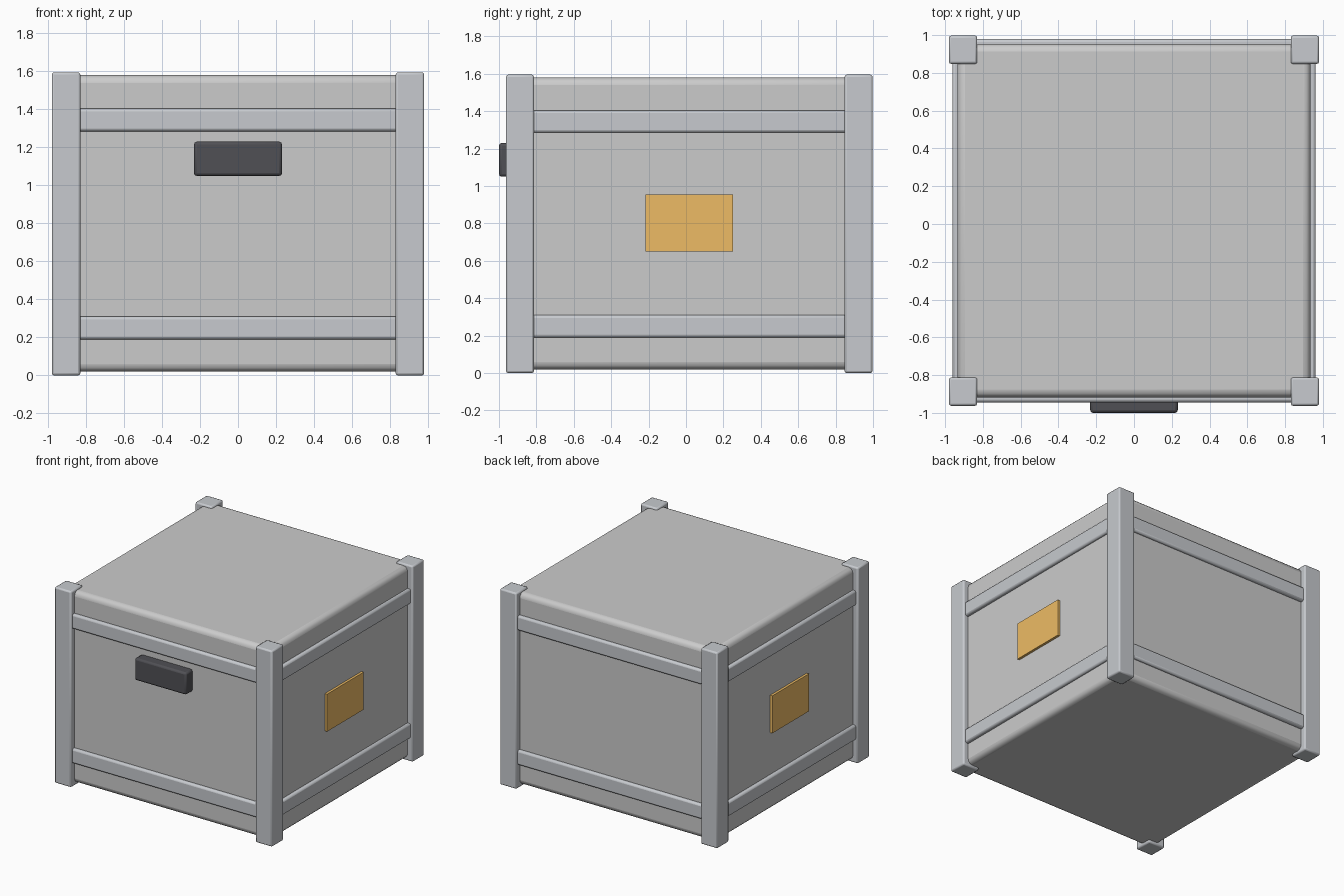
import bpy

if "Cube" in bpy.data.objects:
    bpy.data.objects.remove(bpy.data.objects["Cube"])

CY = 0.0175  # crate centre in y (the handle sticks out in front)


def material(name, rgb):
    m = bpy.data.materials.new(name)
    m.diffuse_color = (*rgb, 1)
    m.use_nodes = True
    m.node_tree.nodes["Principled BSDF"].inputs["Base Color"].default_value = m.diffuse_color
    return m


steel = material("steel", (0.57, 0.59, 0.62))
dark = material("dark", (0.08, 0.08, 0.09))
orange = material("orange", (0.85, 0.50, 0.13))


def box(name, lo, hi, bevel=0, segments=2, mat=None):
    """Box between two corners, relative to the crate centre."""
    centre = [(a + b) / 2 for a, b in zip(lo, hi)]
    bpy.ops.mesh.primitive_cube_add(size=1, location=(centre[0], centre[1] + CY, centre[2]))
    ob = bpy.context.object
    ob.name = name
    ob.scale = [b - a for a, b in zip(lo, hi)]
    bpy.ops.object.transform_apply(location=False, rotation=False, scale=True)
    if mat:
        ob.data.materials.append(mat)
    if bevel:
        mod = ob.modifiers.new("bevel", "BEVEL")
        mod.width, mod.segments = bevel, segments
        bpy.ops.object.shade_smooth_by_angle(angle=0.6)
    return ob


# Main body
box("crate_body", (-0.935, -0.935, 0.02), (0.935, 0.935, 1.58), 0.04, 3)

# Corner posts
for sx, side in ((-1, "left"), (1, "right")):
    for sy, end in ((-1, "front"), (1, "back")):
        x, y = sx * 0.905, sy * 0.905
        box(f"{end}_{side}_post", (x - 0.075, y - 0.075, 0), (x + 0.075, y + 0.075, 1.595),
            0.012, 2, steel)

# Upper and lower rails on all four sides
for z, level in ((0.25, "lower"), (1.345, "upper")):
    for s, end, side in ((-1, "front", "left"), (1, "back", "right")):
        a, b = sorted((s * 0.90, s * 0.962))
        box(f"{level}_{end}_rail", (-0.85, a, z - 0.06), (0.85, b, z + 0.06), 0.015, 2, steel)
        box(f"{level}_{side}_rail", (a, -0.85, z - 0.06), (b, 0.85, z + 0.06), 0.015, 2, steel)

# Front handle
box("handle", (-0.232, -1.0 - CY, 1.05), (0.232, -0.92, 1.23), 0.015, 2, dark)

# Side labels
for s, side in ((-1, "left"), (1, "right")):
    a, b = sorted((s * 0.92, s * 0.955))
    box(f"{side}_label", (a, -0.235, 0.65), (b, 0.235, 0.955), 0, 0, orange)
